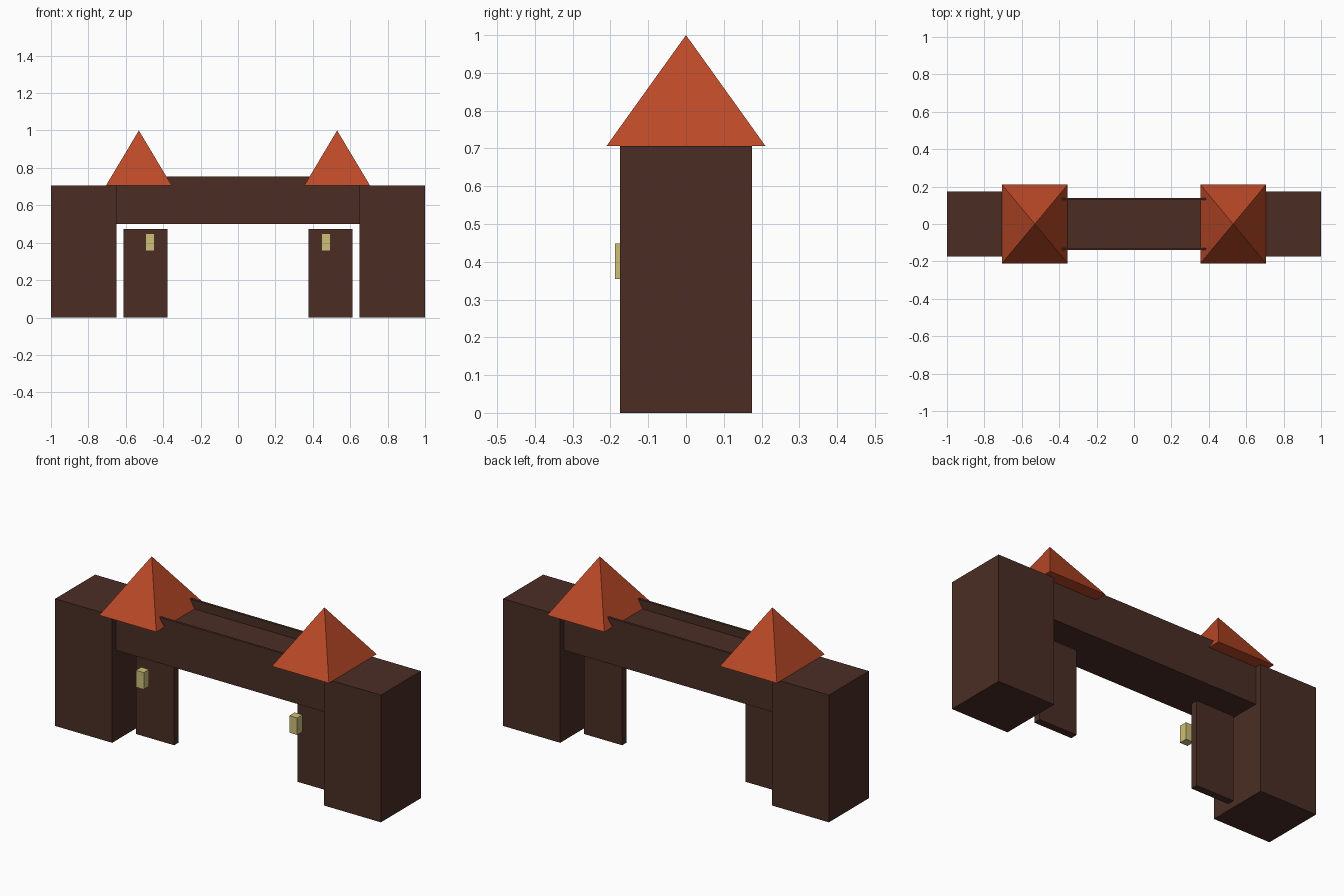
import bpy, bmesh

if "Cube" in bpy.data.objects:
    bpy.data.objects.remove(bpy.data.objects["Cube"])


def material(name, rgb):
    m = bpy.data.materials.new(name)
    m.diffuse_color = (*rgb, 1.0)
    m.use_nodes = True
    m.node_tree.nodes["Principled BSDF"].inputs["Base Color"].default_value = m.diffuse_color
    return m


BROWN = material("dark brown", (0.069, 0.027, 0.018))
ORANGE = material("roof orange", (0.500, 0.066, 0.020))
YELLOW = material("lantern yellow", (0.610, 0.520, 0.185))


def add_object(name, bm, mat):
    mesh = bpy.data.meshes.new(name)
    bmesh.ops.recalc_face_normals(bm, faces=bm.faces)
    bm.to_mesh(mesh)
    bm.free()
    mesh.materials.append(mat)
    obj = bpy.data.objects.new(name, mesh)
    bpy.context.collection.objects.link(obj)
    return obj


def box(name, xs, ys, zs, mat):
    bm = bmesh.new()
    bmesh.ops.create_cube(bm, size=1)
    for v in bm.verts:
        v.co = [lo + (c + 0.5) * (hi - lo) for c, (lo, hi) in zip(v.co, (xs, ys, zs))]
    return add_object(name, bm, mat)


def pyramid(name, cx, hx, hy, z0, z1, mat):
    bm = bmesh.new()
    base = [bm.verts.new((cx + sx * hx, sy * hy, z0))
            for sx, sy in ((-1, -1), (1, -1), (1, 1), (-1, 1))]
    tip = bm.verts.new((cx, 0, z1))
    bm.faces.new(base)
    for i in range(4):
        bm.faces.new((base[i], base[(i + 1) % 4], tip))
    return add_object(name, bm, mat)


def span(side, inner, outer):
    return tuple(sorted((side * inner, side * outer)))


for side, label in ((-1, "left"), (1, "right")):
    # square towers, gate leaves, floating lanterns and pyramid roofs
    box(f"{label}_tower", span(side, 0.65, 1.0), (-0.175, 0.175), (0, 0.706), BROWN)
    box(f"{label}_gate", span(side, 0.378, 0.611), (-0.02, 0.02), (0, 0.472), BROWN)
    box(f"{label}_lantern", span(side, 0.447, 0.495), (-0.188, -0.142), (0.355, 0.449), YELLOW)
    pyramid(f"{label}_roof", side * 0.53, 0.175, 0.21, 0.707, 1.0, ORANGE)

# bridge between the towers with a thin parapet on each edge
box("bridge", (-0.65, 0.65), (-0.14, 0.14), (0.5, 0.706), BROWN)
for side, label in ((-1, "front"), (1, "back")):
    box(f"{label}_parapet", (-0.65, 0.65), span(side, 0.127, 0.14), (0.706, 0.755), BROWN)
